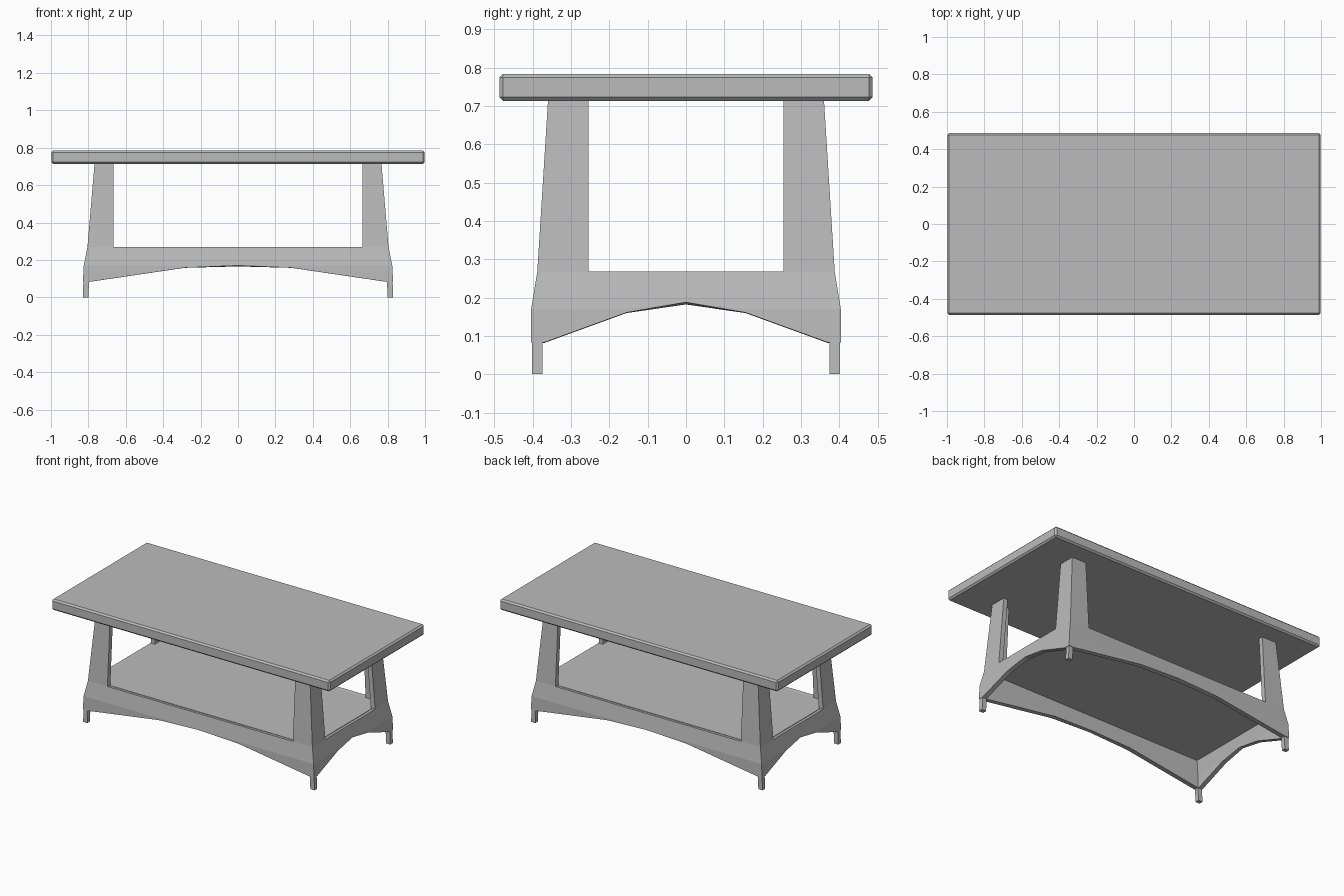
import bpy, bmesh
from mathutils import Vector

cube = bpy.data.objects.get("Cube")
if cube:
    bpy.data.objects.remove(cube, do_unlink=True)

GREY = (0.5, 0.5, 0.5, 1)
mat = bpy.data.materials.new("plain grey")
mat.use_nodes = True
mat.diffuse_color = GREY
mat.node_tree.nodes["Principled BSDF"].inputs["Base Color"].default_value = GREY

TOP, SHELF, KINK, FOOT = 0.715, 0.268, 0.17, 0.083
WALL = 0.03


def finish(bm, name):
    mesh = bpy.data.meshes.new(name)
    bm.to_mesh(mesh)
    bm.free()
    mesh.materials.append(mat)
    obj = bpy.data.objects.new(name, mesh)
    bpy.context.collection.objects.link(obj)
    return obj


def box(name, half_x, half_y, z0, z1):
    bm = bmesh.new()
    bmesh.ops.create_cube(bm, size=2)
    for v in bm.verts:
        v.co = (v.co.x * half_x, v.co.y * half_y, z1 if v.co.z > 0 else z0)
    return finish(bm, name)


def along(points, t):
    """Linear interpolation through (position, value) pairs in rising order."""
    for (a, va), (b, vb) in zip(points, points[1:]):
        if t <= b:
            return va + (vb - va) * (t - a) / (b - a)
    return points[-1][1]


# Flared outer half-widths of the base by height
half_x = [(0, 0.829), (FOOT, 0.829), (KINK, 0.825), (SHELF, 0.805), (TOP, 0.767)]
half_y = [(0, 0.405), (FOOT, 0.405), (KINK, 0.404), (SHELF, 0.388), (TOP, 0.36)]


def add_side(bm, width, depth, opening, arch, place):
    """One wall of the base: two legs joined by an apron with an arched lower edge."""
    def vert(col, z, sign):
        edge = along(width, z)
        u = (edge, edge - 0.035, opening, arch[1][0], 0)[col]
        return bm.verts.new(place(sign * u, along(depth, z), z))

    def quad(col, left, right, sign):
        bm.faces.new([vert(col, left[0], sign), vert(col + 1, right[0], sign),
                      vert(col + 1, right[1], sign), vert(col, left[1], sign)])

    corner = along(width, FOOT) - 0.035
    bottoms = [FOOT, FOOT, along(arch + [(corner, FOOT)], opening), arch[1][1], arch[0][1]]
    for sign in (-1, 1):
        for col in range(4):
            b0, b1 = bottoms[col], bottoms[col + 1]
            m0, m1 = max(KINK, b0), max(KINK, b1)
            if col < 2:
                quad(col, (TOP, SHELF), (TOP, SHELF), sign)
            quad(col, (SHELF, m0), (SHELF, m1), sign)
            if m0 > b0 or m1 > b1:
                quad(col, (m0, b0), (m1, b1), sign)


# Base: four walls welded at the corners and thickened inward
bm = bmesh.new()
for s in (-1, 1):
    add_side(bm, half_x, half_y, 0.665, [(0, 0.17), (0.285, 0.158)],
             lambda u, d, z: (u, s * d, z))
    add_side(bm, half_y, half_x, 0.255, [(0, 0.188), (0.155, 0.161)],
             lambda u, d, z: (s * d, u, z))
bmesh.ops.remove_doubles(bm, verts=bm.verts, dist=0.0005)
bmesh.ops.dissolve_degenerate(bm, edges=bm.edges, dist=0.0005)
bm.normal_update()
for f in bm.faces:
    c = f.calc_center_median()
    if f.normal.dot(Vector((c.x, c.y, 0))) < 0:
        f.normal_flip()
base = finish(bm, "leg_frame")
solid = base.modifiers.new("thickness", 'SOLIDIFY')
solid.thickness = WALL
solid.offset = -1
solid.use_even_offset = True

# Lower shelf inside the frame
box("lower_shelf", 0.782, 0.365, 0.25, SHELF - 0.001)

# Tabletop with softened edges
tabletop = box("tabletop", 0.998, 0.487, 0.713, 0.784)
bevel = tabletop.modifiers.new("edge", 'BEVEL')
bevel.width = 0.01
bevel.segments = 1

# Small slightly splayed feet
for sx, side in ((-1, "right"), (1, "left")):
    for sy, end in ((-1, "front"), (1, "back")):
        foot = box(f"{end}_{side}_foot", 0.015, 0.0135, 0, 0.1)
        for v in foot.data.vertices:
            splay = 0.004 if v.co.z == 0 else 0
            v.co.x += sx * (0.811 + splay)
            v.co.y += sy * 0.388
